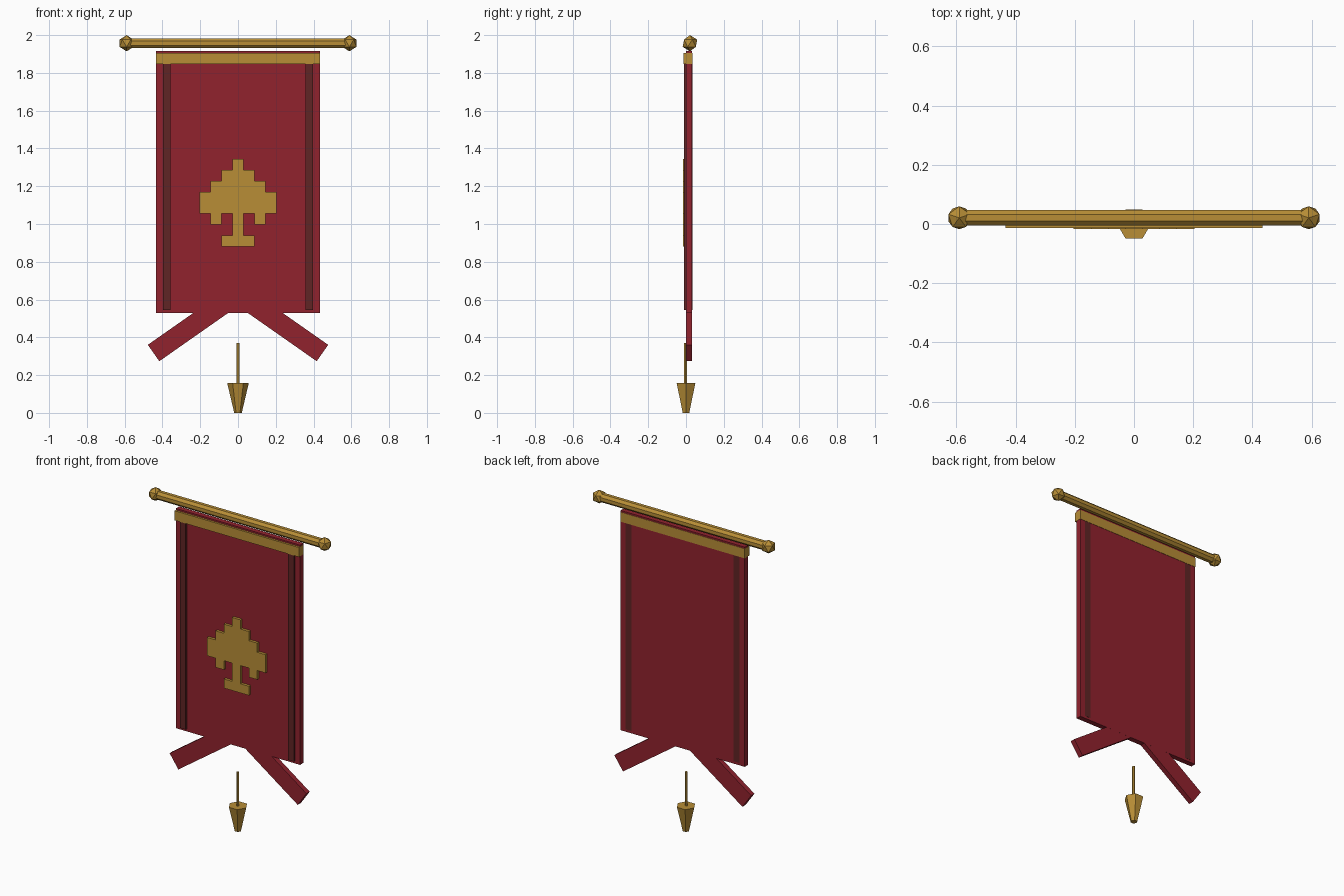
import bpy, bmesh, math
from mathutils import Matrix, Vector

cube = bpy.data.objects.get("Cube")
if cube:
    bpy.data.objects.remove(cube, do_unlink=True)


def material(name, rgb):
    m = bpy.data.materials.new(name)
    m.use_nodes = True
    m.diffuse_color = (*rgb, 1)
    m.node_tree.nodes["Principled BSDF"].inputs["Base Color"].default_value = (*rgb, 1)
    return m


RED = material("crimson cloth", (0.283, 0.016, 0.027))
DARK = material("dark trim", (0.117, 0.018, 0.018))
GOLD = material("old gold", (0.479, 0.270, 0.037))


def finish(name, bm, mat):
    bmesh.ops.recalc_face_normals(bm, faces=bm.faces)
    mesh = bpy.data.meshes.new(name)
    bm.to_mesh(mesh)
    bm.free()
    mesh.materials.append(mat)
    obj = bpy.data.objects.new(name, mesh)
    bpy.context.collection.objects.link(obj)
    return obj


def box(name, mat, center, size, tilt=0):
    bm = bmesh.new()
    m = (Matrix.Translation(center) @ Matrix.Rotation(tilt, 4, 'Y')
         @ Matrix.Diagonal((*size, 1)))
    bmesh.ops.create_cube(bm, size=1, matrix=m)
    return finish(name, bm, mat)


def cone(name, mat, sides, r_low, r_top, depth, matrix):
    bm = bmesh.new()
    bmesh.ops.create_cone(bm, cap_ends=True, segments=sides, radius1=r_low,
                          radius2=r_top, depth=depth, matrix=matrix)
    return finish(name, bm, mat)


# Cloth panel and gold header band
box("banner_cloth", RED, (0, 0.0165, 1.223), (0.866, 0.033, 1.386))
box("header_band", GOLD, (0, 0.011, 1.876), (0.868, 0.048, 0.06))

# Pole with faceted knobs
POLE_Y, POLE_Z, POLE_X = 0.021, 1.957, 0.59
cone("pole", GOLD, 8, 0.028, 0.028, 2 * POLE_X,
     Matrix.Translation((0, POLE_Y, POLE_Z)) @ Matrix.Rotation(math.pi / 2, 4, 'Y')
     @ Matrix.Rotation(math.pi / 8, 4, 'Z'))

for side, s in (("left", 1), ("right", -1)):
    bm = bmesh.new()
    bmesh.ops.create_icosphere(
        bm, subdivisions=1, radius=0.043,
        matrix=Matrix.Translation((s * POLE_X, POLE_Y, POLE_Z))
        @ Matrix.Rotation(math.pi / 2, 4, 'Z'))
    finish(side + "_knob", bm, GOLD)

    # Dark vertical trim, showing on both faces of the cloth
    box(side + "_trim", DARK, (s * 0.377, 0.0115, 1.215), (0.04, 0.045, 1.34))

    # Slanted tail, its inner end buried in the cloth
    angle = math.radians(35)
    length = 0.5
    tip = Vector((s * 0.447, 0.0165, 0.317))
    inward = Vector((-s * math.cos(angle), 0, math.sin(angle)))
    box(side + "_tail", RED, tip + inward * length / 2,
        (length, 0.0325, 0.106), s * angle)

# Stepped emblem: half outline in grid cells, mirrored and extruded
CELL = 0.0583
half = [(.5, 8), (.5, 7), (1.5, 7), (1.5, 6), (2.5, 6), (2.5, 5), (3.5, 5),
        (3.5, 3), (2.5, 3), (2.5, 2), (1.5, 2), (1.5, 3), (.5, 3), (.5, 1),
        (1.5, 1), (1.5, 0)]
outline = half + [(-x, z) for x, z in reversed(half)]
bm = bmesh.new()
face = bm.faces.new([bm.verts.new((x * CELL, 0.005, 0.882 + z * 0.0576))
                     for x, z in outline])
new = bmesh.ops.extrude_face_region(bm, geom=[face])["geom"]
bmesh.ops.translate(bm, vec=(0, -0.022, 0),
                    verts=[v for v in new if isinstance(v, bmesh.types.BMVert)])
finish("emblem", bm, GOLD)

# Hanging weight and its cord, with corners toward front and back
turn = Matrix.Rotation(math.pi / 6, 4, 'Z')
cone("weight", GOLD, 6, 0.02, 0.057, 0.158, Matrix.Translation((0, 0, 0.079)) @ turn)
cone("weight_cord", GOLD, 6, 0.009, 0.009, 0.25, Matrix.Translation((0, -0.003, 0.245)) @ turn)
